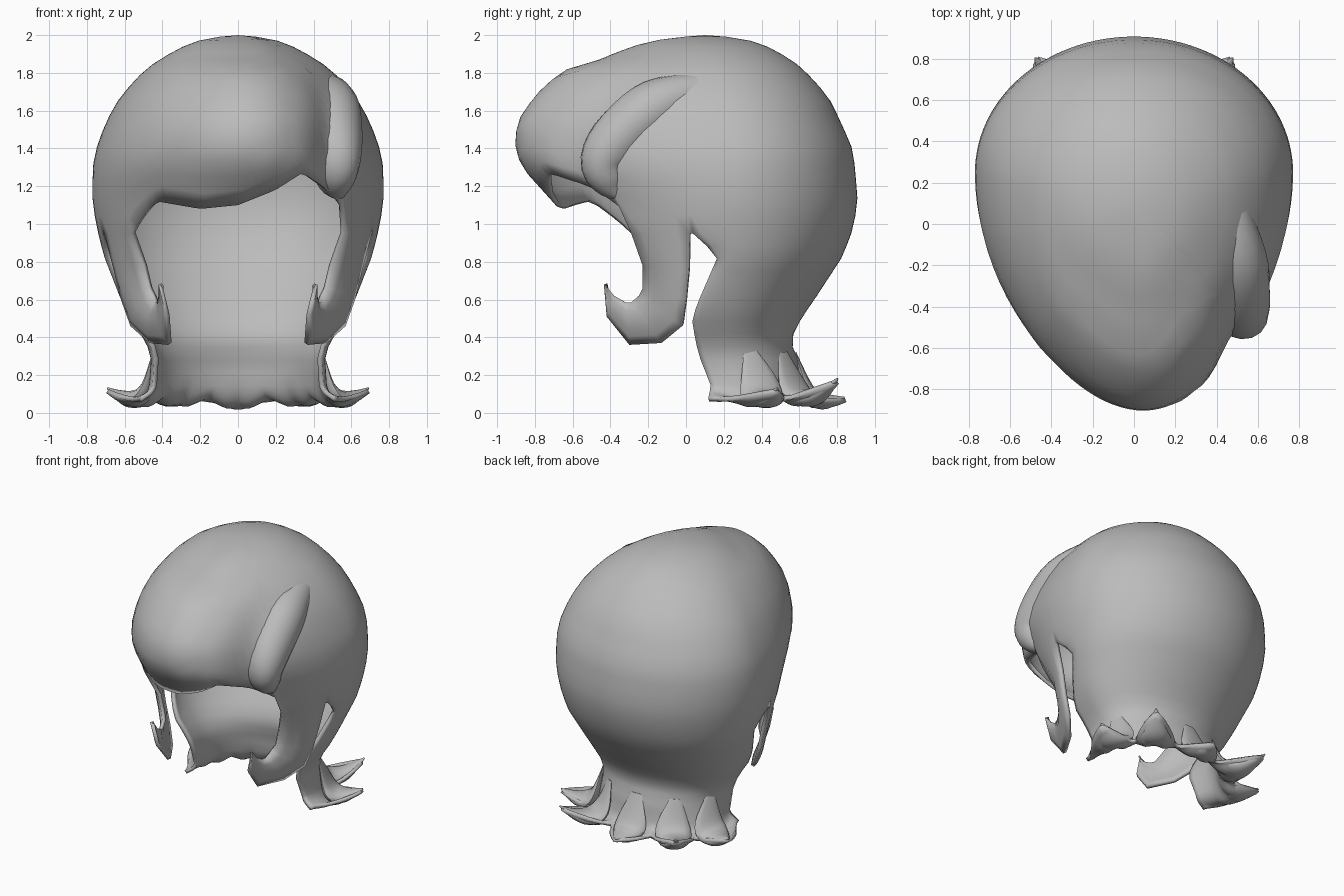
import bpy, bmesh, math
from mathutils import Vector

if "Cube" in bpy.data.objects:
    bpy.data.objects.remove(bpy.data.objects["Cube"])

mat = bpy.data.materials.new("hair_grey")
mat.diffuse_color = (0.5, 0.5, 0.5, 1)
mat.use_nodes = True
mat.node_tree.nodes["Principled BSDF"].inputs["Base Color"].default_value = mat.diffuse_color


def lerp_table(table, v):
    """Interpolate rows of (key, values...)."""
    rows = sorted(table)
    v = min(max(v, rows[0][0]), rows[-1][0])
    for p, q in zip(rows, rows[1:]):
        if v <= q[0]:
            f = (v - p[0]) / (q[0] - p[0])
            return [a + (b - a) * f for a, b in zip(p[1:], q[1:])]


def finish(name, bm, thickness=0, angle=60):
    me = bpy.data.meshes.new(name)
    bm.to_mesh(me)
    bm.free()
    ob = bpy.data.objects.new(name, me)
    bpy.context.collection.objects.link(ob)
    me.materials.append(mat)
    if thickness:
        mod = ob.modifiers.new("thickness", 'SOLIDIFY')
        mod.thickness, mod.offset = thickness, -1
    bpy.ops.object.select_all(action='DESELECT')
    ob.select_set(True)
    bpy.context.view_layer.objects.active = ob
    bpy.ops.object.shade_smooth_by_angle(angle=math.radians(angle))
    return ob


# Cap profile: height, half width, centre y, back y, front y
CAP = [(2.0, 0, .1, .1, .1), (1.985, .17, .1, .3, -.1), (1.94, .29, .1, .43, -.29),
       (1.87, .42, .14, .56, -.46), (1.81, .5, .16, .63, -.66), (1.68, .62, .19, .75, -.8),
       (1.54, .7, .23, .82, -.895), (1.4, .75, .25, .88, -.905), (1.3, .77, .25, .895, -.87),
       (1.1, .77, .25, .91, -.69), (.95, .74, .25, .875, -.65), (.83, .71, .25, .83, -.09),
       (.6, .62, .2, .68, -.35), (.5, .57, .2, .61, -.51), (.38, .49, .2, .55, -.43),
       (.3, .46, .22, .59, -.41), (.15, .47, .26, .61, -.29)]
# Lower edge of the fringe: x, height
FRINGE = [(-.57, .95), (-.5, 1.05), (-.43, 1.12), (-.2, 1.08), (0, 1.1), (.2, 1.18),
          (.34, 1.27), (.45, 1.2), (.54, 1.12), (.62, .95)]
# Flipped tips at the nape: angle, reach, height
TIPS = [(.35, .27, .13), (.95, .33, .18), (math.pi / 2, .23, .08),
        (math.pi - .95, .33, .18), (math.pi - .35, .27, .13)]
# Curled lock in front of the ear: inner edge x, y, z then outer edge x, y, z
CURL = [(.5, -.23, .78, .66, .015, .76), (.47, -.23, .66, .62, 0, .6),
        (.45, -.25, .62, .57, -.02, .46), (.44, -.29, .585, .47, -.13, .37),
        (.43, -.32, .585, .37, -.3, .36), (.42, -.38, .62, .38, -.42, .51),
        (.42, -.425, .675, .42, -.435, .68)]


def cap_point(t, z):
    a, yc, back, front = lerp_table(CAP, z)
    s, c = math.sin(t), math.cos(t)
    if s >= 0:
        return Vector((a * c, yc + (back - yc) * s, z))
    x = a * c * (1 - .14 * s * s)
    y = yc + (yc - front) * s
    if z > 1.1:                       # sweep to one side, parting groove beside the fringe
        k = min(1, (z - 1.1) / .2) * s * s
        y += .14 * k * math.exp(-((x - .47) / .08) ** 2)
        x += .05 * k * s * s
    return Vector((x, y, z))


def flip_point(t, u):
    """Nape edge curling out and up into pointed tips."""
    w, reach, high = max((max(0, 1 - abs(t - a) / (.55 if math.cos(t) ** 2 > math.cos(.35) ** 2 else .31)), r, h)
                         for a, r, h in TIPS)
    d = .07 + (reach - .07) * w ** 1.3
    dip = .11 - .08 * min(1, w * 1.6)
    end = .08 + (high - .08) * w ** 1.3
    p = cap_point(t, .15)
    p += Vector((p.x, p.y - .2, 0)).normalized() * d * (.5 * u + .5 * u * u)
    p.z = .15 * (1 - u) ** 3 + 3 * dip * u * (1 - u) + end * u ** 3
    return p


# Cap: full crown, open face, nape running down at the back, ear locks at the sides
EDGE, LOCK_S, LK = .24, -.6, 5
t0, t1 = math.asin(LOCK_S), -EDGE - .02
back_n, fringe_n = 72, 32
lock_t = [t1 + (t0 - t1) * k / LK for k in range(LK + 1)]
plan = [("back", -EDGE + (math.pi + 2 * EDGE) * i / back_n) for i in range(back_n + 1)]
plan += [("left", math.pi - t) for t in lock_t]
plan += [("fringe", math.pi - t0 + (math.pi + 2 * t0) * i / fringe_n) for i in range(1, fringe_n)]
plan += [("right", t) for t in reversed(lock_t)]
UP, DOWN, CURL_N = 16, 12, 8
bm = bmesh.new()
cols = []
for kind, t in plan:
    low = .95
    if kind == "fringe":
        for _ in range(3):
            low = lerp_table(FRINGE, cap_point(t, low).x)[0]
    pts = [cap_point(t, 2 - (2 - low) * (1 - math.cos(math.pi / 2 * k / UP)) ** .9) for k in range(1, UP + 1)]
    if kind == "back":
        pts += [cap_point(t, low - (low - .15) * k / DOWN) for k in range(1, DOWN + 1)]
        pts += [flip_point(t, k / CURL_N) for k in range(1, CURL_N + 1)]
    elif kind != "fringe":
        m = 1 if kind == "right" else -1
        f = ((t if m > 0 else math.pi - t) - t0) / (t1 - t0)
        for r in CURL:
            a, b = Vector(r[:3]), Vector(r[3:])
            p = a.lerp(b, f)
            p.x = m * (p.x + .12 * (a - b).length * math.sin(math.pi * f))
            pts.append(p)
    cols.append((kind, [bm.verts.new(p) for p in pts]))
apex = bm.verts.new((0, .1, 2))
for (kp, p), (kq, q) in zip(cols, cols[1:] + cols[:1]):
    bm.faces.new((apex, p[0], q[0]))
    for r in range((len(p) if kp == kq else UP) - 1):
        bm.faces.new((p[r], p[r + 1], q[r + 1], q[r]))
finish("hair_cap", bm, .025)


def lock(name, path, sides=14):
    """Closed tapered lock; path rows are x, y, z, width, depth."""
    pts = []
    for i in range(len(path) - 1):          # smooth the path
        p = [path[max(0, min(len(path) - 1, i + k))] for k in (-1, 0, 1, 2)]
        for f in (0, .25, .5, .75):
            pts.append([.5 * (2 * b + (c - a) * f + (2 * a - 5 * b + 4 * c - d) * f * f
                              + (3 * b - a - 3 * c + d) * f ** 3) for a, b, c, d in zip(*p)])
    pts.append(list(path[-1]))
    bm = bmesh.new()
    rings = []
    side = Vector((path[-1][1] - .2, -path[-1][0], 0)).normalized()
    for i, p in enumerate(pts):
        tan = Vector(pts[min(i + 1, len(pts) - 1)][:3]) - Vector(pts[max(i - 1, 0)][:3])
        tan.normalize()
        u = (side - tan * side.dot(tan)).normalized()
        v = tan.cross(u)
        w, d = max(p[3], .003), max(p[4], .003)
        rings.append([bm.verts.new(Vector(p[:3]) + u * w * math.cos(k * math.tau / sides)
                                   + v * d * math.sin(k * math.tau / sides)) for k in range(sides)])
    for p, q in zip(rings, rings[1:]):
        for k in range(sides):
            n = (k + 1) % sides
            bm.faces.new((p[k], p[n], q[n], q[k]))
    bm.faces.new(rings[0][::-1])
    bm.faces.new(rings[-1])
    bmesh.ops.recalc_face_normals(bm, faces=bm.faces)
    return finish(name, bm)


# Rolled lock beside the parting, sunk into the cap
lock("parting_roll", [(.44, .34, 1.74, .02, .02), (.46, .1, 1.71, .09, .09), (.49, -.15, 1.62, .15, .15),
                      (.51, -.33, 1.48, .15, .15), (.51, -.42, 1.33, .13, .15),
                      (.52, -.39, 1.21, .09, .1), (.54, -.35, 1.14, .02, .02)], 16)

# Fuller bodies on the flipped tips
for i, (t, reach, high) in enumerate(TIPS):
    p = cap_point(t, .32)
    path = [(p.x, p.y, p.z, .04, .004)]
    for u, w, d in ((0, .11, .03), (.3, .12, .045), (.6, .09, .045), (.85, .045, .025), (1, .005, .005)):
        p = flip_point(t, u)
        out = Vector((p.x, p.y - .2, 0)).normalized() * .02 * (1 - u)
        path.append((p.x + out.x, p.y + out.y, p.z + d * .3, w, d))
    lock(f"nape_tip_{i + 1}", path)
